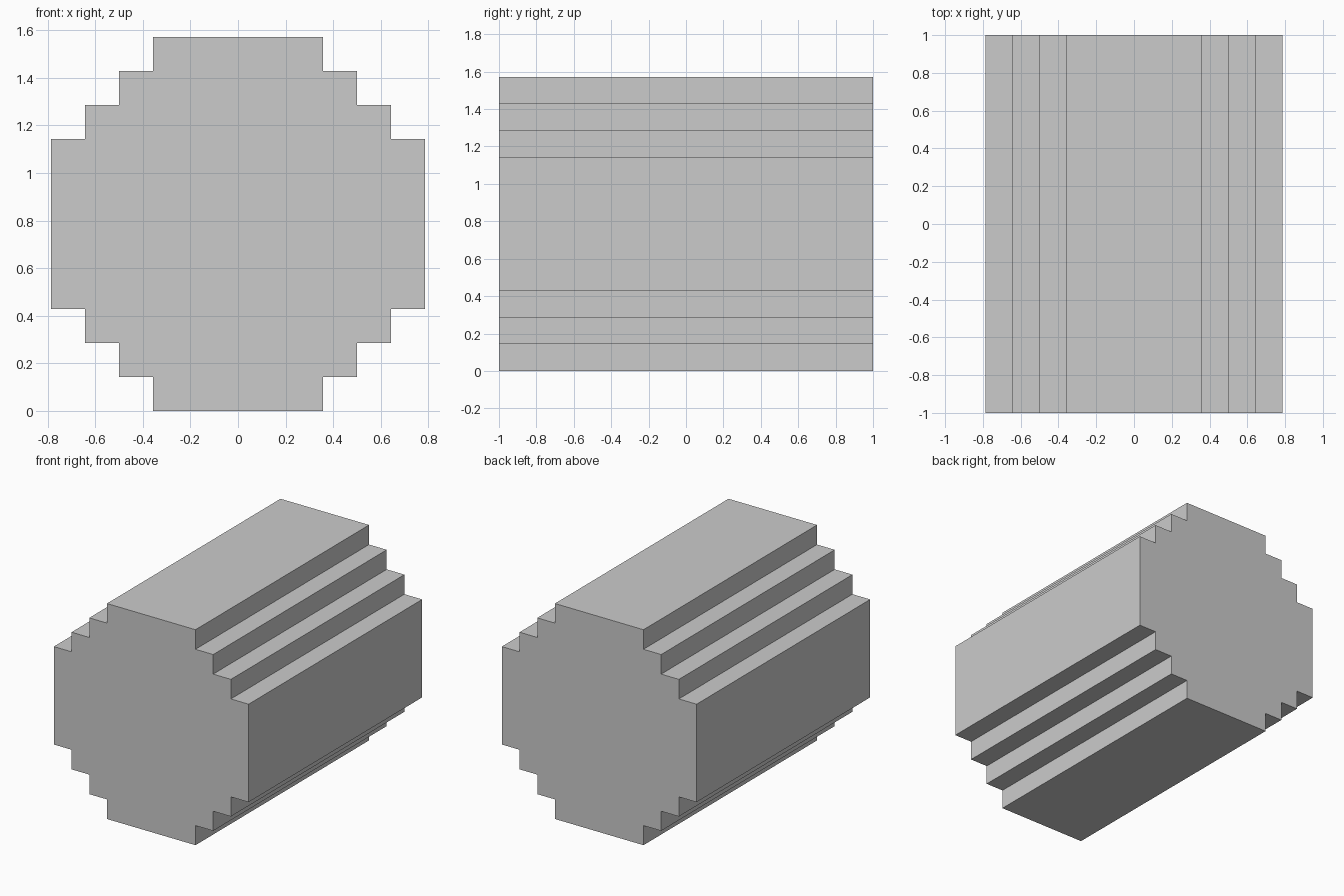
import bpy
import bmesh

if "Cube" in bpy.data.objects:
    bpy.data.objects.remove(bpy.data.objects["Cube"])

U = 1 / 7            # one step of the stepped outline
HALF_LENGTH = 1.0
CENTRE_Z = 5.5 * U

# Upper-right quarter of the stepped outline, from the top to the side
quarter = [(2.5, 5.5), (2.5, 4.5), (3.5, 4.5), (3.5, 3.5),
           (4.5, 3.5), (4.5, 2.5), (5.5, 2.5)]

# Mirror the quarter into the full closed outline
right = quarter + [(x, -z) for x, z in reversed(quarter)]
outline = right + [(-x, z) for x, z in reversed(right)]

# Extrude the outline along y into the log
bm = bmesh.new()
front = bm.faces.new([bm.verts.new((x * U, -HALF_LENGTH, z * U + CENTRE_Z))
                      for x, z in outline])
extruded = bmesh.ops.extrude_face_region(bm, geom=[front], use_keep_orig=True)
new_verts = [g for g in extruded["geom"] if isinstance(g, bmesh.types.BMVert)]
bmesh.ops.translate(bm, verts=new_verts, vec=(0, 2 * HALF_LENGTH, 0))
bmesh.ops.recalc_face_normals(bm, faces=bm.faces)

mesh = bpy.data.meshes.new("stepped_log")
bm.to_mesh(mesh)
bm.free()
bpy.context.collection.objects.link(bpy.data.objects.new("stepped_log", mesh))
